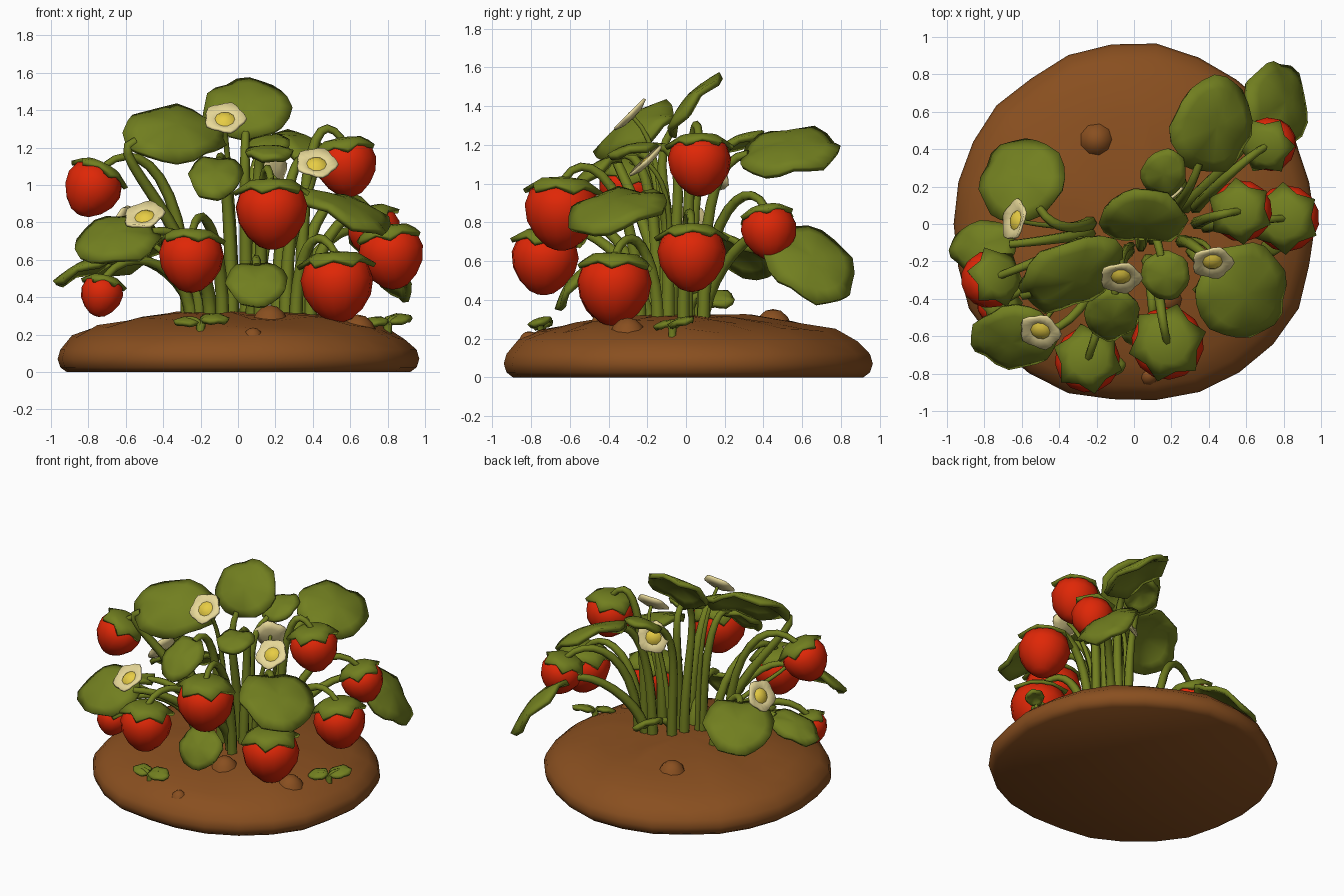
import bpy, bmesh, random
from math import sin, cos, pi, radians
from mathutils import Vector, Matrix

random.seed(4)
if "Cube" in bpy.data.objects:
    bpy.data.objects.remove(bpy.data.objects["Cube"])


def material(name, rgb):
    m = bpy.data.materials.new(name)
    m.use_nodes = True
    m.diffuse_color = (*rgb, 1)
    bsdf = m.node_tree.nodes["Principled BSDF"]
    bsdf.inputs["Base Color"].default_value = (*rgb, 1)
    bsdf.inputs["Roughness"].default_value = 0.8
    return m


SOIL = material("soil brown", (0.25, 0.078, 0.014))
GREEN = material("leaf green", (0.165, 0.21, 0.014))
RED = material("berry red", (0.74, 0.02, 0.002))
CREAM = material("petal cream", (0.86, 0.74, 0.34))
YELLOW = material("pollen yellow", (0.83, 0.63, 0.06))


def shell(name, n, rings, point, mat, matrix=Matrix(), thick=0, cap=False):
    """Surface of concentric rings around an apex; point(ring, angle) -> xyz."""
    bm = bmesh.new()
    apex = bm.verts.new(point(0, 0))
    prev = None
    for i in range(1, rings):
        ring = [bm.verts.new(point(i, 2 * pi * k / n)) for k in range(n)]
        for k in range(n):
            j = (k + 1) % n
            if prev:
                bm.faces.new((prev[k], ring[k], ring[j], prev[j]))
            else:
                bm.faces.new((apex, ring[k], ring[j]))
        prev = ring
    if cap:
        bm.faces.new(reversed(prev))
    mesh = bpy.data.meshes.new(name)
    bm.to_mesh(mesh)
    bm.free()
    mesh.shade_smooth()
    mesh.set_sharp_from_angle(angle=radians(50))
    mesh.materials.append(mat)
    ob = bpy.data.objects.new(name, mesh)
    ob.matrix_world = matrix
    bpy.context.collection.objects.link(ob)
    if thick:
        mod = ob.modifiers.new("thickness", "SOLIDIFY")
        mod.thickness = thick


def frame(centre, normal, along):
    z = Vector(normal).normalized()
    y = Vector(along)
    y = (y - z * y.dot(z)).normalized()
    rot = Matrix((y.cross(z), y, z)).transposed().to_4x4()
    return Matrix.Translation(centre) @ rot


def lathe(name, profile, r, n, mat, matrix, cap=False):
    def point(i, a):
        return (r * profile[i][0] * cos(a), r * profile[i][0] * sin(a), r * profile[i][1])
    shell(name, n, len(profile), point, mat, matrix, cap=cap)


def stalks(name, thickness):
    cu = bpy.data.curves.new(name, "CURVE")
    cu.dimensions = "3D"
    cu.bevel_depth = thickness
    cu.bevel_resolution = 1
    cu.resolution_u = 10
    cu.use_fill_caps = True
    cu.materials.append(GREEN)
    bpy.context.collection.objects.link(bpy.data.objects.new(name, cu))
    return cu


def stalk(cu, start, handle_a, handle_b, end):
    s = cu.splines.new("BEZIER")
    s.bezier_points.add(1)
    s.use_smooth = True
    ends = ((start, handle_a, 1.45), (end, handle_b, 0.8))
    for p, (co, handle, rad) in zip(s.bezier_points, ends):
        p.handle_left_type = p.handle_right_type = "FREE"
        p.co, p.radius = co, rad
        p.handle_left = p.handle_right = handle
    s.bezier_points[0].handle_left = start
    s.bezier_points[1].handle_right = end


def crown_point(target, spread=0.24):
    # Where a stalk leaves the soil, leaning towards its target
    c = Vector((0.05, -0.03, 0.27))
    d = Vector((target[0] - c.x, target[1] - c.y, 0))
    foot = d * min(spread, d.length * 0.45) / max(d.length, 0.01)
    return c + Vector((foot.x * 1.2, foot.y * 0.75, 0))


# Soil mound with an uneven rim and flat underside
mound = [(0, .325), (.35, .315), (.6, .285), (.8, .24), (.92, .185), (.985, .12), (1, .07), (.985, .025), (.95, 0)]
jitter = [random.uniform(0.96, 1.0) for k in range(27)]


def soil_point(i, a):
    r, z = mound[i]
    r *= jitter[round(a * 26 / (2 * pi))]
    if 0 < i < 5:
        z += random.uniform(-0.012, 0.012)
    return r * cos(a), r * sin(a) * .975, z


shell("soil_mound", 26, len(mound), soil_point, SOIL, cap=True)
dome = [(0, .75), (.45, .65), (.85, .3), (1.1, -.2), (1.3, -.7)]
for x, y, z, r in [(-.2, .45, .285, .09), (.17, -.4, .29, .09), (.64, -.3, .24, .09), (.08, -.81, .2, .05)]:
    lathe("soil_lump", dome, r, 9, SOIL, Matrix.Translation((x, y, z)))


# Leaves: domed rounded blades with a folded midrib and wavy rim
def leaf(name, centre, along, normal, length, width, thick=0.032):
    def point(i, a):
        t = i / 4
        edge = 1 + (0.03 * cos(7 * a) if i == 4 else 0)
        x, y = width / 2 * t * edge * cos(a), length / 2 * t * edge * sin(a)
        x *= 1 - 0.12 * t * sin(a)
        wave = 0.035 * length * t ** 3 * sin(5 * a)
        return x, y, length * (0.06 - 0.14 * t * t) + 0.1 * abs(x) + wave
    m = frame(centre, normal, along)
    shell(name, 20, 5, point, GREEN, m, thick)
    return m


leaf_stalks = stalks("leaf_stalks", 0.027)
leaves = [
    ((-.61, .25, .66), (-.5, .8, -.3), (-.3, .35, .88), .48, .48),
    ((-.65, -.62, .73), (-1, -.2, -.2), (-.1, -.6, .8), .47, .41),
    ((-.82, -.12, .57), (-.9, -.1, -.4), (-.35, .1, .9), .38, .28),
    ((-.32, -.28, 1.3), (.75, .6, -.1), (.2, -.6, .75), .6, .44),
    ((.05, .02, 1.43), (.05, .6, .8), (0, -.74, .64), .42, .47),
    ((.59, -.37, .89), (.6, -.6, -.3), (.35, -.2, .9), .53, .52),
    ((.43, .53, 1.19), (.3, .85, .1), (.45, -.15, .85), .53, .48),
    ((.79, .65, .6), (.5, .6, -.55), (.7, .2, .62), .53, .45),
    ((.17, -.28, 1.19), (.2, -.8, -.3), (0, -.2, 1), .27, .26),
    ((-.12, -.5, 1.06), (-.1, -.7, -.5), (0, -.6, .75), .36, .29),
    ((.1, -.6, .48), (0, -.6, -.7), (0, -.8, .6), .3, .33),
    ((.16, .27, 1.23), (.3, .7, .3), (-.1, -.4, .9), .28, .24),
    ((.22, .15, .42), (.5, .7, -.1), (.5, -.2, .8), .22, .15),
]
for centre, along, normal, length, width in leaves:
    m = leaf("leaf", centre, along, normal, length, width)
    base = m @ Vector((0, -length * .42, -length * .07))
    foot = crown_point(base)
    reach = min(.22, (base - foot).length * .4)
    pull = m.to_3x3() @ Vector((0, -reach, -.02))
    stalk(leaf_stalks, foot, foot + Vector((0, 0, (base.z - foot.z) * .55)), base + pull, base)

# Berries: heart-shaped fruit, star-shaped cap and arching stalk
fruit = [(0, .74), (.5, .8), (.87, .58), (1, .18), (.92, -.26), (.68, -.64), (.36, -.92), (.12, -1)]
berry_stalks = stalks("berry_stalks", 0.025)
berries = [
    ((-.78, -.3, .98), .155, .55), ((-.25, -.73, .6), .175, .1), ((-.73, -.43, .41), .115, .25),
    ((.18, -.64, .85), .195, .05), ((.53, -.37, .46), .195, .05), ((.82, .03, .62), .178, .15),
    ((.58, .07, 1.1), .165, .15), ((.73, .43, .75), .145, .3),
]
for centre, r, lean in berries:
    centre = Vector(centre)
    out = Vector((centre.x, centre.y, 0)).normalized()
    axis = (Vector((0, 0, 1)) - out * lean).normalized()
    m = frame(centre, axis, out)
    lathe("berry", fruit, r, 14, RED, m, cap=True)

    def cap_point(i, a):
        tip = round(a * 12 / (2 * pi)) % 2 == 0
        rad, h = [(0, .96), (.6, .9), (1.1, .58) if tip else (.84, .74)][i]
        return r * rad * cos(a), r * rad * sin(a), r * h
    shell("berry_cap", 12, 3, cap_point, GREEN, m, 0.025)
    top = centre + axis * r * .88
    foot = crown_point(centre, .28)
    rise = Vector((0, 0, (top.z - foot.z) * .8 + .1))
    stalk(berry_stalks, foot, foot + rise, top + axis * .2 - out * .12, top)

# Flowers: five-lobed cupped petals around a yellow centre
flower_stalks = stalks("flower_stalks", 0.015)
flowers = [
    ((-.07, -.28, 1.35), (0, -.7, .7)), ((.42, -.2, 1.11), (.05, -.68, .72)),
    ((-.5, -.57, .83), (-.2, -.6, .8)), ((-.63, .02, .79), (-.85, .2, .5)), ((.17, .14, 1.06), (-.5, .8, .3)),
]
for centre, normal in flowers:
    m = frame(centre, normal, (1, .3, .1))

    def petal_point(i, a):
        rad = (0, .06, .104)[i] * (1 + (.09 * cos(5 * a) if i == 2 else 0))
        return rad * cos(a), rad * sin(a), (0, .004, .022)[i]
    shell("flower_petals", 20, 3, petal_point, CREAM, m, 0.015)
    lathe("flower_centre", [(0, .4), (.6, .32), (1, 0)], .058, 10, YELLOW, m)
    end = m @ Vector((0, 0, -.015))
    foot = crown_point(centre)
    back = m.to_3x3() @ Vector((0, 0, -.2))
    stalk(flower_stalks, foot, foot + Vector((0, 0, (end.z - foot.z) * .6)), end + back, end)

# Two-leaved seedlings near the rim
seedling_stalks = stalks("seedling_stalks", 0.016)
for x, y, turn in [(-.2, -.75, (1, -.1, .1)), (.8, -.07, (.8, .6, .1))]:
    turn = Vector(turn)
    foot = Vector((x, y, .2))
    for side, size in ((1, .16), (-1, .14)):
        c = foot + Vector((0, 0, .09)) + turn * side * .075
        leaf("seedling_leaf", c, turn * side, (0, -.3, 1), size, size * .8, .025)
        stalk(seedling_stalks, foot, foot + Vector((0, 0, .06)), c - turn * side * .06, c)
